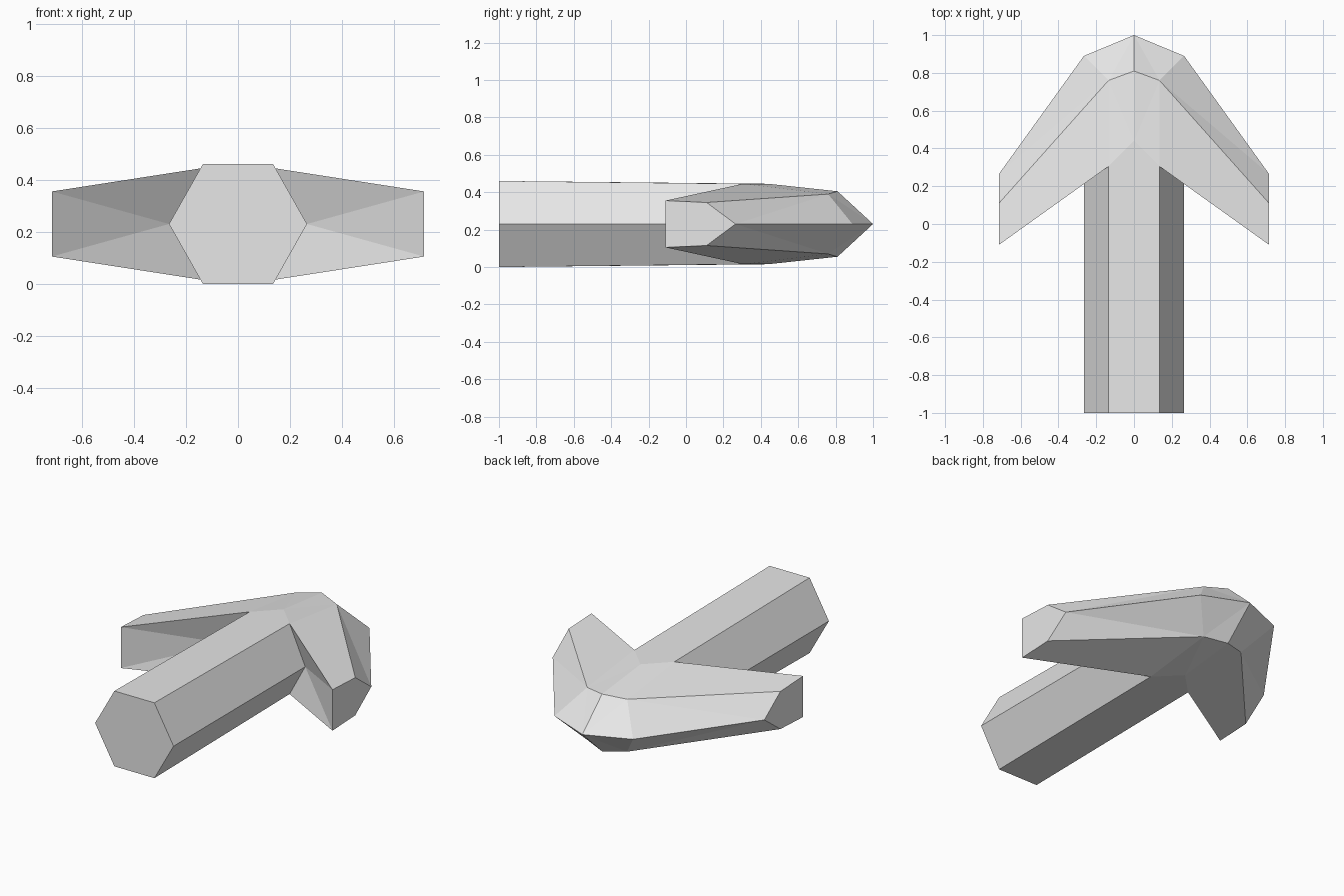
import bpy, bmesh
from mathutils import Vector

cube = bpy.data.objects.get("Cube")
if cube:
    bpy.data.objects.remove(cube, do_unlink=True)

MID = 0.23  # height of the symmetry plane

grey = bpy.data.materials.new("light_grey")
grey.use_nodes = True
grey.diffuse_color = (0.8, 0.8, 0.8, 1)
grey.node_tree.nodes["Principled BSDF"].inputs["Base Color"].default_value = (0.8, 0.8, 0.8, 1)

# One quarter of the arrow: +x half, upper half (z measured from the middle)
points = {
    # shaft end
    "end_mid": (0, -1, 0), "end_side": (.265, -1, 0),
    "end_corner": (.135, -1, .23), "end_top": (0, -1, .23),
    # where the shaft meets the head
    "neck_side": (.265, .27, 0), "neck_corner": (.135, .305, .215), "neck_top": (0, .44, .215),
    # blunt end of the barb
    "barb_back": (.715, -.11, 0), "barb_back_top": (.715, -.11, .125),
    "barb_ridge": (.715, .11, .115), "barb_edge": (.715, .265, 0),
    # front of the head
    "ridge_mid": (0, .81, .175), "ridge": (.135, .76, .16),
    "edge": (.265, .89, 0), "tip": (0, 1, 0),
}
faces = [
    # shaft
    "end_mid end_side end_corner end_top",
    "end_side neck_side neck_corner end_corner",
    "end_corner neck_corner neck_top end_top",
    # inner side of the barb
    "neck_corner neck_side barb_back_top",
    "neck_side barb_back barb_back_top",
    # top of the head
    "neck_corner barb_back_top barb_ridge ridge",
    "neck_corner ridge neck_top",
    "neck_top ridge ridge_mid",
    # bevelled leading edge
    "ridge barb_ridge barb_edge",
    "ridge barb_edge edge",
    "ridge edge tip",
    "ridge tip ridge_mid",
    # barb end
    "barb_back barb_edge barb_ridge barb_back_top",
]

bm = bmesh.new()
verts = {name: bm.verts.new(co) for name, co in points.items()}
for face in faces:
    bm.faces.new([verts[name] for name in face.split()])

# Mirror the quarter sideways, then downwards
for axis in (0, 2):
    copy = bmesh.ops.duplicate(bm, geom=bm.verts[:] + bm.edges[:] + bm.faces[:])["geom"]
    for v in copy:
        if isinstance(v, bmesh.types.BMVert):
            v.co[axis] *= -1
    bmesh.ops.remove_doubles(bm, verts=bm.verts[:], dist=1e-4)

bmesh.ops.recalc_face_normals(bm, faces=bm.faces[:])
bmesh.ops.translate(bm, verts=bm.verts[:], vec=Vector((0, 0, MID)))

mesh = bpy.data.meshes.new("arrow")
bm.to_mesh(mesh)
bm.free()
mesh.materials.append(grey)
arrow = bpy.data.objects.new("arrow", mesh)
bpy.context.collection.objects.link(arrow)
